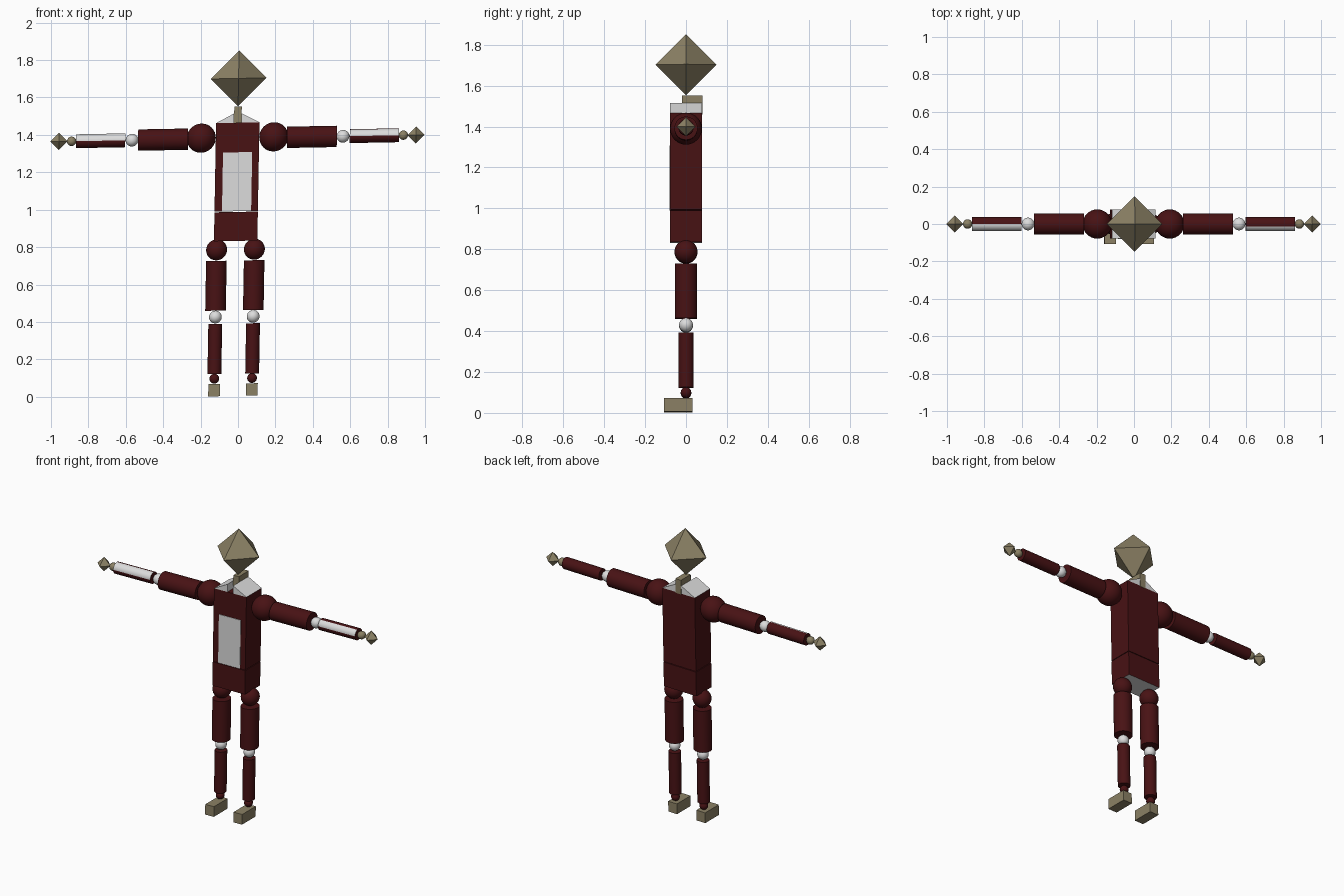
import bpy, bmesh, math
from mathutils import Matrix, Vector

if "Cube" in bpy.data.objects:
    bpy.data.objects.remove(bpy.data.objects["Cube"])


def material(name, rgb):
    m = bpy.data.materials.new(name)
    m.diffuse_color = (*rgb, 1)
    m.use_nodes = True
    m.node_tree.nodes["Principled BSDF"].inputs["Base Color"].default_value = m.diffuse_color
    return m


RED = material("dark red", (0.065, 0.006, 0.007))
WHITE = material("light grey", (0.72, 0.72, 0.72))
TAN = material("khaki", (0.26, 0.22, 0.13))

# the whole figure leans slightly sideways
LEAN = Matrix(((1, 0, 0.018, 0.003 - 0.018 * 1.7),
               (0, 1, 0, 0),
               (0.0185, 0, 1, 0),
               (0, 0, 0, 1)))


def finish(name, bm, mats, rule=None, smooth=False):
    bmesh.ops.recalc_face_normals(bm, faces=bm.faces[:])
    for f in bm.faces:
        f.smooth = smooth and len(f.verts) <= 4
        if rule:
            f.normal_update()
            f.material_index = rule(f)
    bm.transform(LEAN)
    me = bpy.data.meshes.new(name)
    bm.to_mesh(me)
    bm.free()
    for m in mats:
        me.materials.append(m)
    ob = bpy.data.objects.new(name, me)
    bpy.context.collection.objects.link(ob)
    return ob


def box(name, lo, hi, mats, rule=None):
    bm = bmesh.new()
    lo, hi = Vector(lo), Vector(hi)
    bmesh.ops.create_cube(bm, size=1, matrix=Matrix.Translation((lo + hi) / 2)
                          @ Matrix.Diagonal((*(hi - lo), 1)))
    return finish(name, bm, mats, rule)


def ball(name, centre, r, mat):
    bm = bmesh.new()
    bmesh.ops.create_uvsphere(bm, u_segments=32, v_segments=16, radius=r,
                              matrix=Matrix.Translation(centre))
    return finish(name, bm, [mat], smooth=True)


def tube(name, centre, r, length, along_x, mats, rule=None):
    bm = bmesh.new()
    rot = Matrix.Rotation(math.pi / 2, 4, 'Y') if along_x else Matrix()
    bmesh.ops.create_cone(bm, cap_ends=True, segments=32, radius1=r, radius2=r,
                          depth=length, matrix=Matrix.Translation(centre) @ rot)
    return finish(name, bm, mats, rule, smooth=True)


def octahedron(name, centre, r):
    # four-sided ring with a point above and below
    bm = bmesh.new()
    c = Vector(centre)
    top, bottom = bm.verts.new(c + Vector((0, 0, r))), bm.verts.new(c - Vector((0, 0, r)))
    ring = [bm.verts.new(c + Vector((r * x, r * y, 0)))
            for x, y in ((1, 0), (0, 1), (-1, 0), (0, -1))]
    for i in range(4):
        a, b = ring[i], ring[(i + 1) % 4]
        bm.faces.new((a, b, top))
        bm.faces.new((b, a, bottom))
    return finish(name, bm, [TAN])


def shoulder_wedge(name, s):
    bm = bmesh.new()
    profile = ((0.02, 1.465), (0.116, 1.465), (0.02, 1.515))
    f = bm.faces.new([bm.verts.new((s * x, -0.078, z)) for x, z in profile])
    ext = bmesh.ops.extrude_face_region(bm, geom=[f], use_keep_orig=True)
    verts = [v for v in ext["geom"] if isinstance(v, bmesh.types.BMVert)]
    bmesh.ops.translate(bm, verts=verts, vec=(0, 0.156, 0))
    return finish(name, bm, [WHITE])


# head, neck and body
octahedron("head", (0, 0, 1.702), 0.149)
box("neck", (-0.02, -0.02, 1.46), (0.02, 0.08, 1.552), [TAN])
box("torso", (-0.116, -0.078, 0.992), (0.116, 0.078, 1.465), [RED])
box("pelvis", (-0.116, -0.078, 0.833), (0.116, 0.078, 0.988), [RED, WHITE],
    lambda f: 1 if f.normal.z < -0.5 else 0)
box("chest_panel", (-0.076, -0.081, 0.992), (0.08, -0.077, 1.307), [WHITE])

ARM_Z = 1.382
for side, s in (("left", -1), ("right", 1)):
    shoulder_wedge(side + "_shoulder_wedge", s)

    # arm: the upper front of the forearm carries a pale panel
    limit = 90 if s < 0 else 67.5

    def panel(f, limit=limit):
        if abs(f.normal.x) > 0.5:
            return 0
        angle = math.degrees(math.atan2(f.normal.z, -f.normal.y))
        return 1 if 0 < angle < limit else 0

    ball(side + "_shoulder", (s * 0.194, 0, ARM_Z + 0.004), 0.078, RED)
    tube(side + "_upper_arm", (s * 0.398, 0, ARM_Z), 0.057, 0.267, True, [RED])
    ball(side + "_elbow", (s * 0.564, 0, ARM_Z), 0.034, WHITE)
    tube(side + "_forearm", (s * 0.732, 0, ARM_Z), 0.037, 0.264, True,
         [RED, WHITE], panel)
    ball(side + "_wrist", (s * 0.887, 0, ARM_Z), 0.025, TAN)
    octahedron(side + "_hand", (s * 0.955, 0, ARM_Z), 0.046)

    # leg
    x = s * 0.101
    ball(side + "_hip", (x, 0, 0.787), 0.056, RED)
    tube(side + "_thigh", (x, 0, 0.595), 0.055, 0.266, False, [RED])
    ball(side + "_knee", (x, 0, 0.428), 0.034, WHITE)
    tube(side + "_shin", (x, 0, 0.257), 0.037, 0.268, False, [RED])
    ball(side + "_ankle", (x, 0, 0.098), 0.026, RED)
    box(side + "_foot", (x - 0.031, -0.108, 0.004), (x + 0.031, 0.031, 0.07), [TAN])
